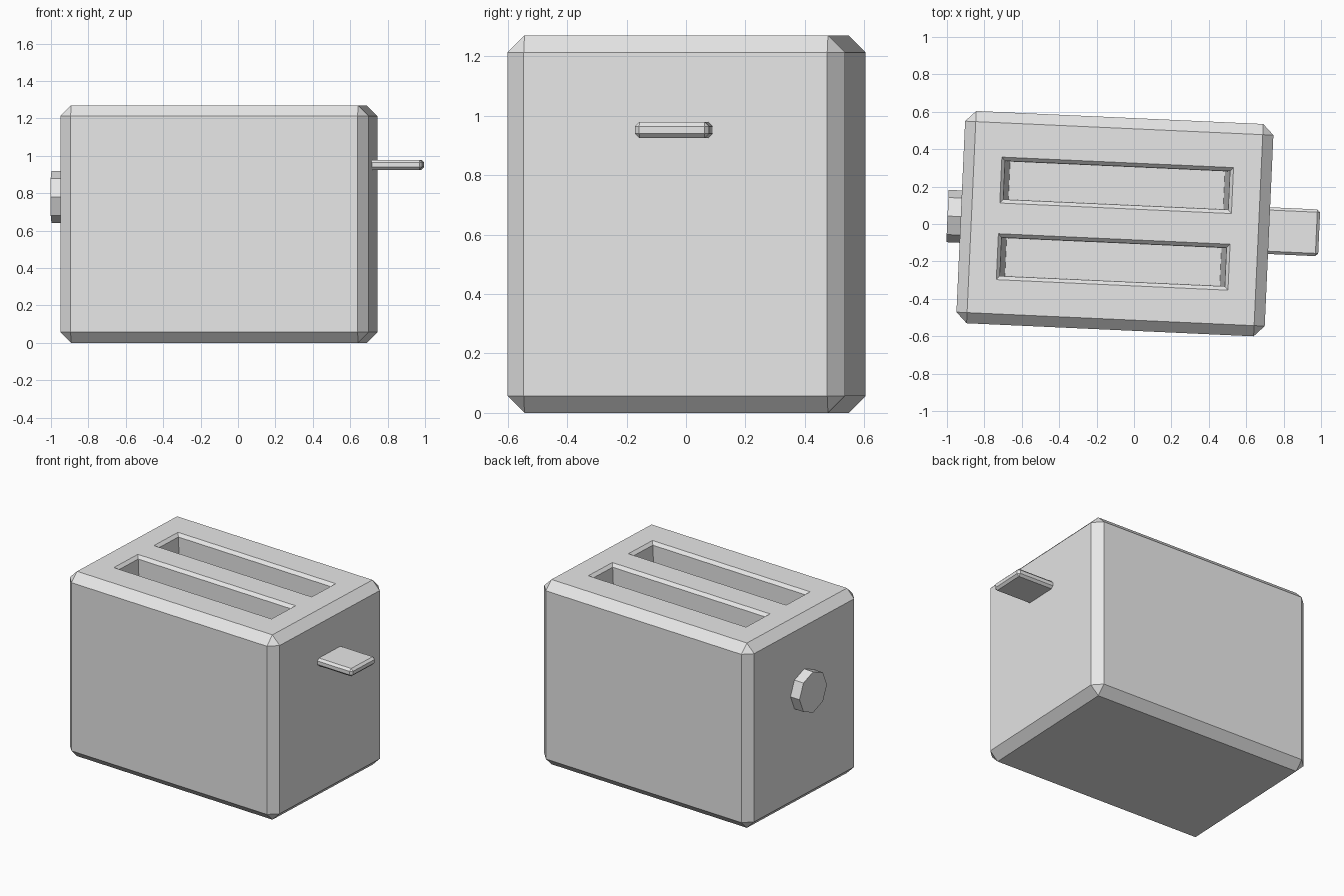
import bpy
import bmesh
import math
from mathutils import Matrix, Vector

if "Cube" in bpy.data.objects:
    bpy.data.objects.remove(bpy.data.objects["Cube"], do_unlink=True)

HEIGHT = 1.27
# The whole toaster sits slightly turned on its base
PLACE = Matrix.Translation((-0.102, 0.002, 0)) @ Matrix.Rotation(math.radians(-2.6), 4, "Z")

grey = bpy.data.materials.new("light_grey")
grey.use_nodes = True
grey.diffuse_color = (0.8, 0.8, 0.8, 1)
grey.node_tree.nodes["Principled BSDF"].inputs["Base Color"].default_value = (0.8, 0.8, 0.8, 1)


def finish(name, bm):
    bmesh.ops.recalc_face_normals(bm, faces=bm.faces)
    bm.transform(PLACE)
    mesh = bpy.data.meshes.new(name)
    bm.to_mesh(mesh)
    bm.free()
    mesh.materials.append(grey)
    obj = bpy.data.objects.new(name, mesh)
    bpy.context.collection.objects.link(obj)
    return obj


def chamfered_box(name, centre, size, chamfer):
    bm = bmesh.new()
    bmesh.ops.create_cube(bm, size=1)
    bmesh.ops.scale(bm, vec=Vector(size), verts=bm.verts)
    bmesh.ops.bevel(bm, geom=bm.edges[:], offset=chamfer, segments=1, affect="EDGES")
    bmesh.ops.translate(bm, vec=Vector(centre), verts=bm.verts)
    return finish(name, bm)


def slot_cutter(y):
    # Stacked rectangles: (half length, half width, height)
    rings = [(0.62, 0.123, HEIGHT + 0.1), (0.62, 0.123, HEIGHT),
             (0.602, 0.103, HEIGHT - 0.02), (0.575, 0.101, HEIGHT - 0.6)]
    bm = bmesh.new()
    loops = [[bm.verts.new((sx * a, y + sy * b, z))
              for sx, sy in ((-1, -1), (1, -1), (1, 1), (-1, 1))] for a, b, z in rings]
    for upper, lower in zip(loops, loops[1:]):
        for i in range(4):
            j = (i + 1) % 4
            bm.faces.new((upper[i], upper[j], lower[j], lower[i]))
    bm.faces.new(loops[0])
    bm.faces.new(loops[-1])
    cutter = finish("slot_cutter", bm)
    cutter.hide_render = True
    return cutter


# Body with two bread slots
body = chamfered_box("body", (0, 0, HEIGHT / 2), (1.65, 1.136, HEIGHT), 0.057)
bpy.context.view_layer.objects.active = body
for y in (-0.205, 0.205):
    cutter = slot_cutter(y)
    cut = body.modifiers.new("bread_slot", "BOOLEAN")
    cut.operation = "DIFFERENCE"
    cut.solver = "EXACT"
    cut.object = cutter
    bpy.ops.object.modifier_apply(modifier=cut.name)
    bpy.data.objects.remove(cutter, do_unlink=True)

# Push-down lever on the left end
chamfered_box("lever", (0.943, 0, 0.952), (0.3, 0.25, 0.054), 0.015)

# Eight-sided browning knob on the right end
bm = bmesh.new()
bmesh.ops.create_cone(bm, cap_ends=True, segments=8, radius1=0.14, radius2=0.14, depth=0.1)
bm.transform(Matrix.Translation((-0.846, 0, 0.78)) @ Matrix.Rotation(math.pi / 2, 4, "Y"))
finish("knob", bm)
